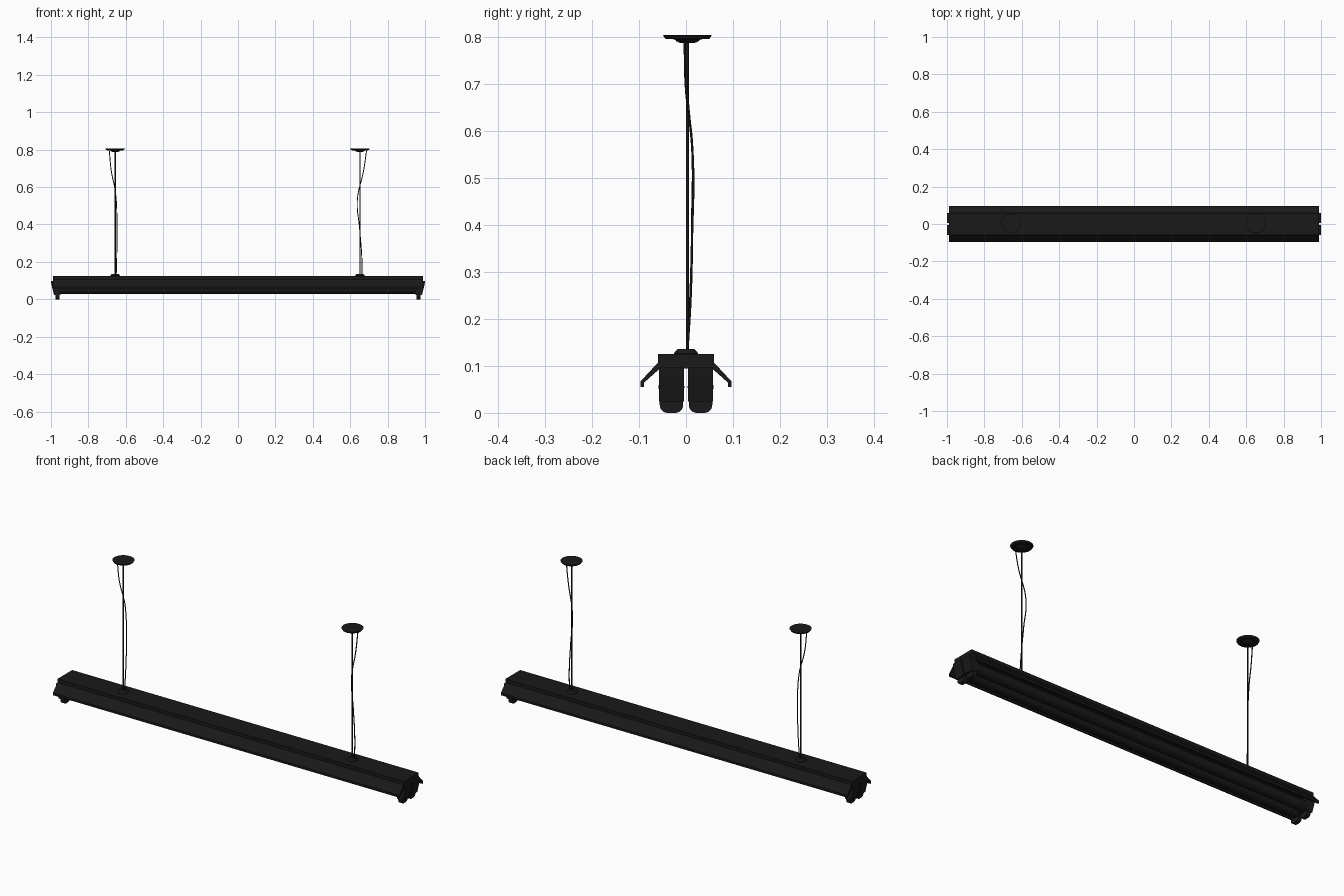
import bpy, bmesh, math
from mathutils import Vector

if "Cube" in bpy.data.objects:
    bpy.data.objects.remove(bpy.data.objects["Cube"])

black = bpy.data.materials.new("black_metal")
black.diffuse_color = (0.01, 0.01, 0.01, 1)
black.use_nodes = True
black.node_tree.nodes["Principled BSDF"].inputs["Base Color"].default_value = black.diffuse_color


def finish(ob, name, smooth=False):
    ob.name = name
    ob.data.materials.append(black)
    if smooth:
        for o in bpy.context.selected_objects:
            o.select_set(False)
        ob.select_set(True)
        bpy.context.view_layer.objects.active = ob
        bpy.ops.object.shade_smooth_by_angle(angle=math.radians(35))
    return ob


def prism(name, pts, start, length, smooth=False):
    """Extrude a closed 3D outline along the given vector."""
    bm = bmesh.new()
    f = bm.faces.new([bm.verts.new(Vector(p) + Vector(start)) for p in pts])
    r = bmesh.ops.extrude_face_region(bm, geom=[f])
    vs = [v for v in r["geom"] if isinstance(v, bmesh.types.BMVert)]
    bmesh.ops.translate(bm, verts=vs, vec=length)
    bmesh.ops.recalc_face_normals(bm, faces=bm.faces)
    me = bpy.data.meshes.new(name)
    bm.to_mesh(me)
    bm.free()
    ob = bpy.data.objects.new(name, me)
    bpy.context.collection.objects.link(ob)
    return finish(ob, name, smooth)


def lathe(name, profile, loc, axis="Z", n=32):
    """Revolve a closed (radius, height) profile."""
    bm = bmesh.new()
    rings = []
    for r, h in profile:
        ring = []
        for i in range(n):
            a = 2 * math.pi * i / n
            u, v = r * math.cos(a), r * math.sin(a)
            p = (u, v, h) if axis == "Z" else (h, u, v)
            ring.append(bm.verts.new(Vector(p) + Vector(loc)))
        rings.append(ring)
    for a, b in zip(rings, rings[1:]):
        for i in range(n):
            bm.faces.new((a[i], a[(i + 1) % n], b[(i + 1) % n], b[i]))
    bm.faces.new(rings[0])
    bm.faces.new(rings[-1])
    bmesh.ops.recalc_face_normals(bm, faces=bm.faces)
    me = bpy.data.meshes.new(name)
    bm.to_mesh(me)
    bm.free()
    ob = bpy.data.objects.new(name, me)
    bpy.context.collection.objects.link(ob)
    return finish(ob, name, True)


def cable(name, pts, radius):
    cu = bpy.data.curves.new(name, "CURVE")
    cu.dimensions = "3D"
    cu.bevel_depth, cu.bevel_resolution, cu.resolution_u = radius, 2, 10
    cu.use_fill_caps = True
    sp = cu.splines.new("BEZIER")
    sp.bezier_points.add(len(pts) - 1)
    for b, p in zip(sp.bezier_points, pts):
        b.co = p
        b.handle_left_type = b.handle_right_type = "AUTO"
    ob = bpy.data.objects.new(name, cu)
    bpy.context.collection.objects.link(ob)
    return finish(ob, name)


# Long housing box
prism("housing", [(0, -.06, .095), (0, .06, .095), (0, .06, .125), (0, -.06, .125)],
      (-.99, 0, 0), (1.98, 0, 0))

# Angled reflector wings with a turned-down lip
for s, side in ((-1, "front"), (1, "back")):
    wing = [(.055, .107), (.06, .107), (.097, .067), (.097, .055),
            (.090, .055), (.090, .064), (.055, .095)]
    prism("reflector_" + side, [(0, s * y, z) for y, z in wing],
          (-.99, 0, 0), (1.98, 0, 0))

# Rounded outline of a lamp socket, seen from the end
socket = [(-.025, .095), (-.025, .017)]
for c, a0 in ((-.008, 180), (.008, 270)):
    for i in range(7):
        a = math.radians(a0 + 15 * i)
        socket.append((c + .017 * math.cos(a), .017 + .017 * math.sin(a)))
socket.append((.025, .095))

for y, side in ((-.031, "front"), (.031, "back")):
    # Fluorescent tube with stepped end caps
    lathe("tube_" + side, [(.022, -.955), (.026, -.95), (.026, .95), (.022, .955)],
          (0, y, .055), "X")
    for s, end in ((-1, "left"), (1, "right")):
        tag = side + "_" + end
        lathe("tube_cap_" + tag, [(.0275, s * .925), (.0275, s * .957)], (0, y, .055), "X")
        # Socket and its slanted holder
        prism("socket_" + tag, [(0, u, z) for u, z in socket],
              (s * .955, y, 0), (s * .02, 0, 0), True)
        holder = [(.95, .097), (1.0, .097), (.998, .08), (.984, .024), (.95, .024)]
        prism("socket_holder_" + tag, [(s * x, 0, z) for x, z in holder],
              (0, y - .0265, 0), (0, .053, 0))

# Suspension: bracket, rod, ceiling canopy and power cable on each side
paths = {
    "left": [(-.688, -.003, .793), (-.678, 0, .69), (-.655, .013, .57),
             (-.647, .013, .40), (-.648, .010, .25), (-.651, .003, .13)],
    "right": [(.687, -.003, .793), (.672, .002, .69), (.638, .015, .53),
              (.650, .013, .38), (.661, .009, .24), (.664, .003, .13)],
}
for x, end in ((-.657, "left"), (.652, "right")):
    lathe("bracket_" + end, [(.026, .123), (.026, .127), (.018, .136)], (x, 0, 0))
    lathe("rod_" + end, [(.0035, .13), (.0035, .795)], (x, .003, 0), n=12)
    lathe("ceiling_canopy_" + end,
          [(.015, .788), (.024, .792), (.027, .796), (.047, .797), (.052, .805)],
          (x, .003, 0))
    cable("power_cable_" + end, paths[end], .0025)
